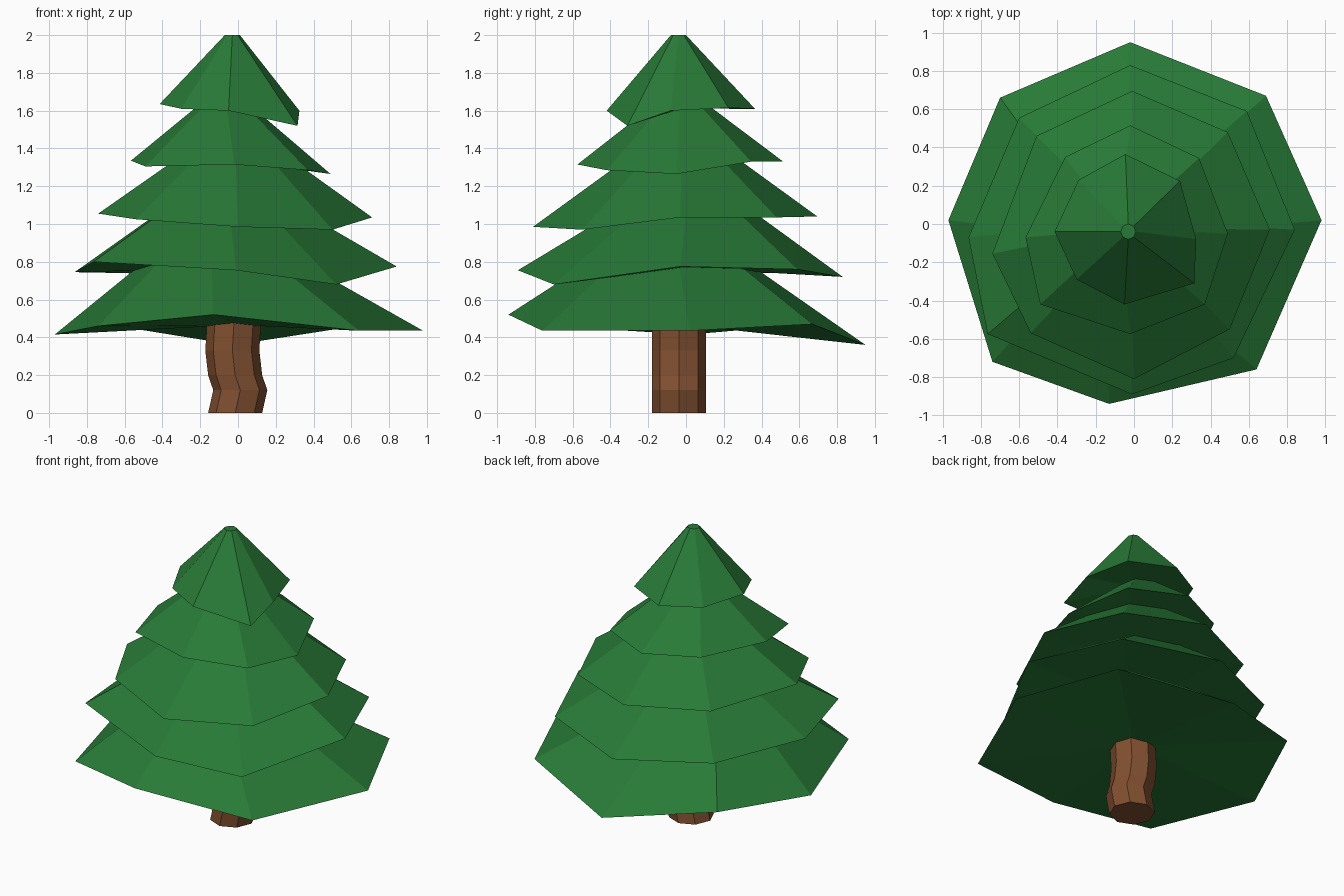
import bpy, bmesh
from math import cos, sin, pi
from mathutils import Vector

if "Cube" in bpy.data.objects:
    bpy.data.objects.remove(bpy.data.objects["Cube"])

SIDES = 8


def material(name, rgb):
    m = bpy.data.materials.new(name)
    m.diffuse_color = (*rgb, 1)
    m.use_nodes = True
    m.node_tree.nodes["Principled BSDF"].inputs["Base Color"].default_value = m.diffuse_color
    return m


def circle(center, radius):
    # octagon starting at the back corner, going clockwise seen from above
    return [Vector(center) + radius * Vector((sin(2 * pi * i / SIDES), cos(2 * pi * i / SIDES), 0))
            for i in range(SIDES)]


def loft(name, rings, mat, fan_base=False):
    # closed flat-shaded solid through a stack of octagonal rings
    bm = bmesh.new()
    vr = [[bm.verts.new(p) for p in ring] for ring in rings]
    for lo, hi in zip(vr, vr[1:]):
        for i in range(SIDES):
            j = (i + 1) % SIDES
            bm.faces.new((lo[i], lo[j], hi[j], hi[i]))
    bm.faces.new(vr[-1])
    if fan_base:
        mid_z = sum(v.co.z for v in vr[0]) / SIDES
        c = bm.verts.new((0, 0, mid_z + 0.02))
        for i in range(SIDES):
            bm.faces.new((vr[0][i], c, vr[0][(i + 1) % SIDES]))
    else:
        bm.faces.new(vr[0])
    bmesh.ops.recalc_face_normals(bm, faces=bm.faces)
    me = bpy.data.meshes.new(name)
    bm.to_mesh(me)
    bm.free()
    me.materials.append(mat)
    ob = bpy.data.objects.new(name, me)
    bpy.context.collection.objects.link(ob)
    return ob


green = material("needles", (0.021, 0.195, 0.038))
brown = material("bark", (0.22, 0.08, 0.03))

# crooked trunk: (z, sideways shift)
trunk_path = [(0, -.015), (.12, .012), (.2, -.015), (.33, -.03), (.5, -.02)]
loft("trunk", [circle((x, -.037, z), .143) for z, x in trunk_path], brown)


def tier(name, tip, rim):
    # uneven rim corners (back corner first, clockwise) drawn up to a small flat tip
    loft(name, [[Vector(p) for p in rim], circle(tip, .04)], green, fan_base=True)


# branch tiers, bottom to top
tier("branches_bottom", (-.15, -.08, 1.05),
     [(-.02, .95, .36), (.69, .67, .47), (.98, .02, .435), (.64, -.76, .435),
      (-.13, -.94, .52), (-.74, -.72, .46), (-.97, .02, .415), (-.70, .66, .47)])
tier("branches_lower", (-.07, .02, 1.28),
     [(-.02, .83, .72), (.59, .59, .76), (.84, -.03, .775), (.52, -.70, .68),
      (-.01, -.89, .755), (-.765, -.575, .80), (-.865, -.07, .745), (-.60, .555, .74)])
tier("branches_middle", (-.02, -.02, 1.53),
     [(-.01, .695, 1.04), (.49, .48, 1.035), (.71, -.03, 1.035), (.50, -.55, .97),
      (0, -.81, .985), (-.54, -.57, 1.025), (-.74, -.155, 1.055), (-.51, .46, 1.04)])
tier("branches_upper", (-.07, -.03, 1.71),
     [(-.02, .515, 1.33), (.34, .345, 1.33), (.49, -.05, 1.265), (.37, -.42, 1.285),
      (-.02, -.575, 1.315), (-.49, -.42, 1.305), (-.567, -.07, 1.335), (-.36, .35, 1.33)])
tier("branches_top", (-.03, -.04, 2.0),
     [(-.045, .365, 1.61), (.24, .225, 1.615), (.325, -.08, 1.60), (.315, -.31, 1.52),
      (-.05, -.42, 1.60), (-.30, -.29, 1.61), (-.415, -.04, 1.635), (-.29, .23, 1.61)])
